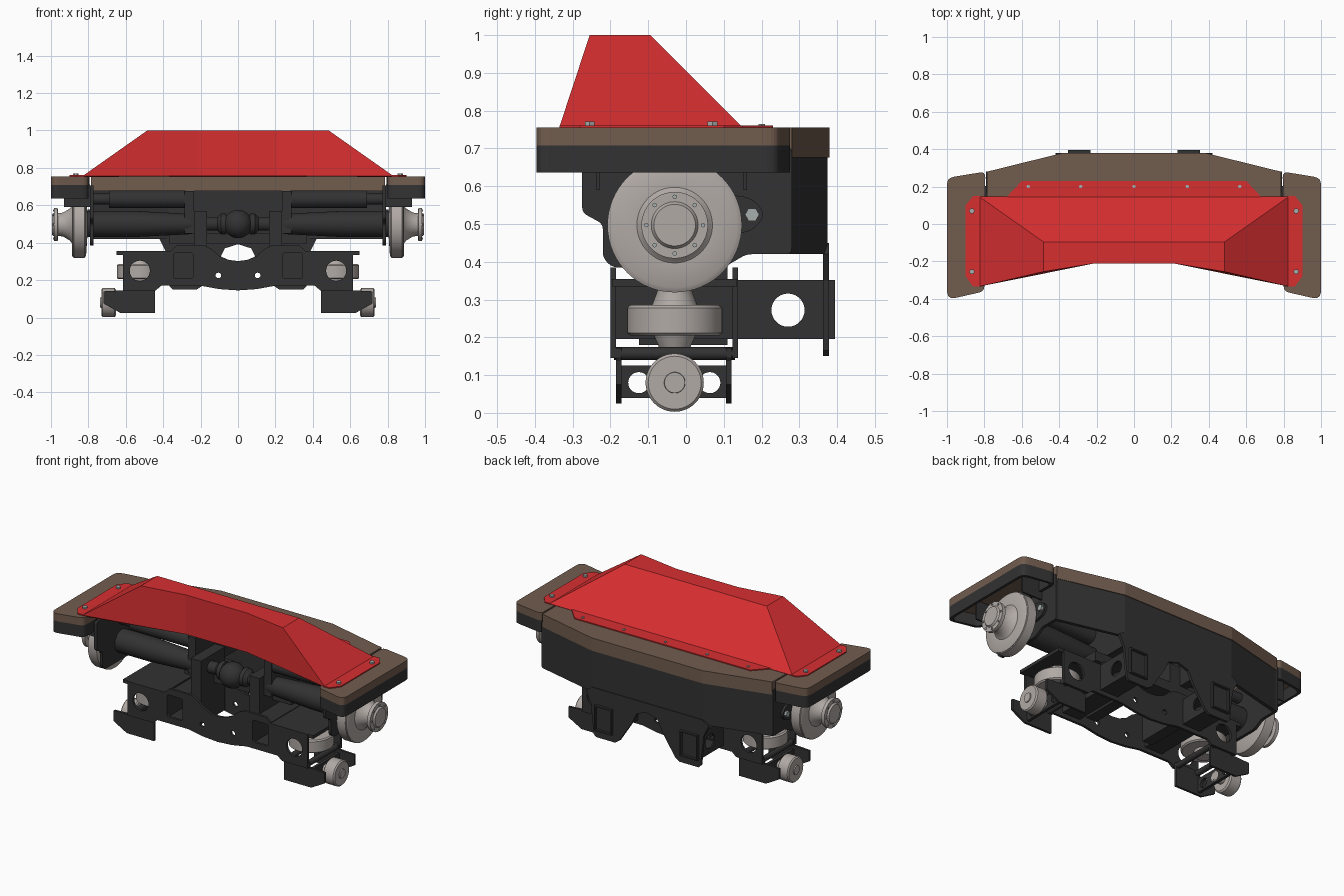
import bpy, bmesh, math
from mathutils import Vector

if "Cube" in bpy.data.objects:
    bpy.data.objects.remove(bpy.data.objects["Cube"])


def material(name, c):
    m = bpy.data.materials.new(name)
    m.diffuse_color = (*c, 1)
    m.use_nodes = True
    m.node_tree.nodes["Principled BSDF"].inputs["Base Color"].default_value = m.diffuse_color
    return m


RED = material("red_paint", (0.68, 0.028, 0.03))
BROWN = material("brown_deck", (0.165, 0.107, 0.076))
DARK = material("dark_steel", (0.032, 0.032, 0.033))
LIGHT = material("pale_wheel", (0.44, 0.40, 0.376))
BOLT = material("bolt_steel", (0.38, 0.43, 0.42))


def finish(name, bm, mat, mirror=False, smooth=False):
    bmesh.ops.remove_doubles(bm, verts=bm.verts, dist=1e-5)
    bmesh.ops.recalc_face_normals(bm, faces=bm.faces)
    me = bpy.data.meshes.new(name)
    bm.to_mesh(me)
    bm.free()
    me.materials.clear()
    me.materials.append(mat)
    if smooth:
        me.polygons.foreach_set("use_smooth", [True] * len(me.polygons))
        me.set_sharp_from_angle(angle=math.radians(32))
    ob = bpy.data.objects.new(name, me)
    bpy.context.collection.objects.link(ob)
    if mirror:
        ob.modifiers.new("mirror", "MIRROR").use_mirror_merge = False
    return ob


def place(axis, u, v, w):
    return {"x": (w, u, v), "y": (u, w, v), "z": (u, v, w)}[axis]


def prism(name, pts, axis, lo, hi, mat, mirror=False, holes=()):
    """Extrude an outline with holes along an axis."""
    cu = bpy.data.curves.new(name, "CURVE")
    cu.dimensions, cu.fill_mode, cu.extrude = "2D", "BOTH", (hi - lo) / 2
    for loop in [pts, *holes]:
        s = cu.splines.new("POLY")
        s.points.add(len(loop) - 1)
        for p, (u, v) in zip(s.points, loop):
            p.co = (u, v, 0, 1)
        s.use_cyclic_u = True
    tmp = bpy.data.objects.new("tmp", cu)
    bpy.context.collection.objects.link(tmp)
    dg = bpy.context.evaluated_depsgraph_get()
    me = bpy.data.meshes.new_from_object(tmp.evaluated_get(dg))
    bm = bmesh.new()
    bm.from_mesh(me)
    bpy.data.objects.remove(tmp)
    bpy.data.curves.remove(cu)
    bpy.data.meshes.remove(me)
    for v in bm.verts:
        v.co = place(axis, v.co.x, v.co.y, v.co.z + (lo + hi) / 2)
    for f in bm.faces:
        f.smooth = False
    return finish(name, bm, mat, mirror)


def box(name, x, y, z, mat, mirror=False):
    return prism(name, [(x[0], y[0]), (x[1], y[0]), (x[1], y[1]), (x[0], y[1])], "z", *z, mat, mirror)


def lathe(name, prof, axis, c, mat, mirror=False, n=48):
    """Revolve (radius, position) pairs about an axis through c."""
    bm = bmesh.new()
    rings = []
    for r, w in prof:
        rings.append([bm.verts.new(place(axis, c[0] + r * math.cos(math.tau * i / n),
                                         c[1] + r * math.sin(math.tau * i / n), w)) for i in range(n)])
    for a, b in zip(rings, rings[1:]):
        for i in range(n):
            bm.faces.new((a[i], a[(i + 1) % n], b[(i + 1) % n], b[i]))
    bm.faces.new(rings[0])
    bm.faces.new(rings[-1])
    return finish(name, bm, mat, mirror, n > 8)


def rod(name, r, axis, c, lo, hi, mat, mirror=False, n=32):
    return lathe(name, [(r, lo), (r, hi)], axis, c, mat, mirror, n)


def circle(u, v, r, n=28):
    return [(u + r * math.cos(math.tau * i / n), v + r * math.sin(math.tau * i / n)) for i in range(n)]


def rect(u0, u1, v0, v1):
    return [(u0, v0), (u1, v0), (u1, v1), (u0, v1)]


def rounded(pts, r):
    out = []
    for i, p in enumerate(pts):
        p, a, b = Vector(p), Vector(pts[i - 1]), Vector(pts[(i + 1) % len(pts)])
        s = p + (a - p).normalized() * min(r, (a - p).length * 0.45)
        e = p + (b - p).normalized() * min(r, (b - p).length * 0.45)
        for k in range(5):
            t = k / 4
            out.append(tuple(s * (1 - t) ** 2 + p * 2 * t * (1 - t) + e * t * t))
    return out


def sym(half):
    return half + [(-u, v) for u, v in reversed(half) if u > 1e-6]


# red cowl shell
bm = bmesh.new()
V = {}
for k, (x, y, z) in dict(A=(.485, -.095, 1), B=(.485, -.255, 1), C=(.21, -.21, 1), D=(.83, .148, .757),
                         E=(.83, -.335, .757), F=(.21, -.21, .757)).items():
    V[k], V[k.lower()] = bm.verts.new((x, y, z)), bm.verts.new((-x, y, z))
for f in ("aABCcb", "dDAa", "DEBA", "debа".replace("а", "a"), "EFCB", "efcb", "fFCc"):
    bm.faces.new([V[k] for k in f])
cowl = finish("cowl", bm, RED)
sol = cowl.modifiers.new("thickness", "SOLIDIFY")
sol.thickness, sol.offset = 0.008, -1

# cowl flanges and bolts
prism("cowl_side_flange", [(.82, .15), (.86, .15), (.9, .1), (.9, -.28), (.86, -.335), (.82, -.335)],
      "z", .754, .761, RED, True)
prism("cowl_back_flange", sym([(.68, .145), (.6, .23)]), "z", .754, .761, RED)
for y in (.07, -.255):
    rod("flange_bolt", .015, "z", (.867, y), .76, .771, BOLT, True, 6)
for x in (-.565, -.285, 0, .285, .565):
    rod("back_flange_bolt", .01, "z", (x, .2), .76, .765, BOLT, n=6)

# decks with hollow skirts
prism("middle_deck", sym([(0, .38), (.38, .38), (.785, .28), (.785, .13), (0, .13)]), "z", .676, .755, BROWN)
side = rounded([(.795, .28), (.98, .25), (1, .23), (1, -.38), (.975, -.4), (.8, -.36)], .03)
inner = [(.9 + (x - .9) * .84, -.06 + (y + .06) * .95) for x, y in side]
prism("side_deck", side, "z", .708, .755, BROWN, True)
prism("side_skirt", side, "z", .636, .708, DARK, True, [inner])

# rear body wall, legs and end plates
prism("rear_wall", sym([(0, .375), (.38, .375), (.785, .277), (.785, .255), (.375, .357), (0, .357)]),
      "z", .42, .676, DARK)
prism("rear_leg_plate", sym([(0, .45), (.378, .45), (.42, .42), (.385, .35), (.365, .165), (.35, .15), (.22, .15),
                             (.19, .17), (.105, .3), (.07, .37), (0, .392)]), "y", .363, .379, DARK)
prism("end_plate", rounded([(-.275, .705), (-.275, .53), (-.22, .5), (-.22, .41), (-.195, .385), (.1, .385),
                            (.16, .42), (.28, .42), (.28, .705)], .015), "x", .772, .79, DARK, True)
prism("pivot_lug", rounded([(.1, .47), (.17, .48), (.203, .51), (.203, .54), (.17, .57), (.1, .58)], .02),
      "x", .79, .805, DARK, True)
rod("pivot_bolt", .019, "x", (.175, .525), .805, .82, BOLT, True, 6)
for y in (-.232, .157):
    box("skirt_tab", (.79, .93), (y - .005, y + .005), (.59, .71), DARK, True)

# axle assembly
rod("axle", .036, "x", (-.03, .5), -.25, .25, DARK)
lathe("axle_collar", [(.036, .06), (.055, .065), (.055, .09), (.036, .11)], "x", (-.03, .5), DARK, True)
lathe("centre_ball", [(max(.076 * math.sin(math.pi * i / 16), .0005), .5 - .076 * math.cos(math.pi * i / 16))
                      for i in range(17)], "z", (0, -.05), DARK)
lathe("axle_sleeve", [(.05, .235), (.055, .27), (.07, .56), (.07, .815)], "x", (-.03, .5), DARK, True)
rod("upper_tube", .047, "x", (-.03, .633), .28, .69, DARK, True)
rod("upper_tube_core", .03, "x", (-.03, .633), .69, .78, DARK, True)
box("axle_bracket", (.235, .285), (-.08, .36), (.45, .676), DARK, True)
box("post", (.165, .235), (-.125, .11), (.18, .57), DARK, True)
box("cross_beam", (-.365, .365), (.0, .11), (.392, .45), DARK)

# road wheels with hubs
lathe("road_wheel", [(.06, .805), (.165, .812), (.178, .82), (.178, .878), (.174, .88), (.174, .883), (.165, .888),
                     (.1, .888), (.085, .9), (.064, .935), (.06, .962), (.088, .964), (.088, .985), (.062, .985),
                     (.055, .995)], "x", (-.03, .497), LIGHT, True, 64)
for y, z in circle(-.03, .497, .075, 8):
    rod("hub_bolt", .006, "x", (y, z), .984, .99, BOLT, True, 8)

# lower chassis frames
frame = sym([(0, .302), (.05, .308), (.1, .33), (.14, .365), (.18, .385), (.33, .385), (.36, .355), (.615, .355),
             (.615, .145), (.44, .145), (.41, .17), (.2, .17), (.1, .152), (0, .145)])
holes = [circle(s * .105, .225, .015, 16) for s in (-1, 1)]
for s in (-1, 1):
    holes += [circle(s * .525, .25, .054), rounded(rect(*sorted((s * .24, s * .345)), .21, .345), .012)]
for name, y in (("front_frame", -.2), ("rear_frame", .123)):
    prism(name, frame, "y", y, y + .015, DARK, holes=holes)
box("guide_top_plate", (.36, .65), (-.195, .135), (.335, .355), DARK, True)
for x in (.46, .595):
    rod("frame_tie_rod", .017, "y", (x, .157), -.19, .13, DARK, True, 20)

# square tubes through the frames
for x in (.232, .345):
    prism("tube_wall", rect(-.19, .395, .195, .352), "x", x, x + .008, DARK, True, [circle(.27, .272, .044)])
for z in (.195, .344):
    box("tube_plate", (.232, .353), (-.19, .395), (z, z + .008), DARK, True)

# side guide wheels
lathe("guide_wheel", [(.04, .17), (.055, .205), (.118, .205), (.126, .212), (.126, .278), (.118, .285), (.06, .285),
                      (.045, .325), (.045, .336)], "z", (.522, -.03), LIGHT, True)

# lower brackets and upstop wheels
bracket = [(.445, .025), (.63, .025), (.72, .075), (.72, .14), (.615, .145), (.615, .172), (.445, .172)]
for y in (-.185, .106):
    prism("lower_bracket", bracket, "y", y, y + .014, DARK, True)
prism("upstop_mount", rect(-.18, .115, .04, .125), "x", .6, .618, DARK, True,
      [circle(y, .08, .028) for y in (-.125, .063)])
rod("upstop_axle", .03, "x", (-.03, .08), .6, .66, LIGHT, True)
lathe("upstop_wheel", [(.068, .652), (.077, .659), (.077, .724), (.07, .731), (.028, .731), (.027, .737)],
      "x", (-.03, .08), LIGHT, True)
